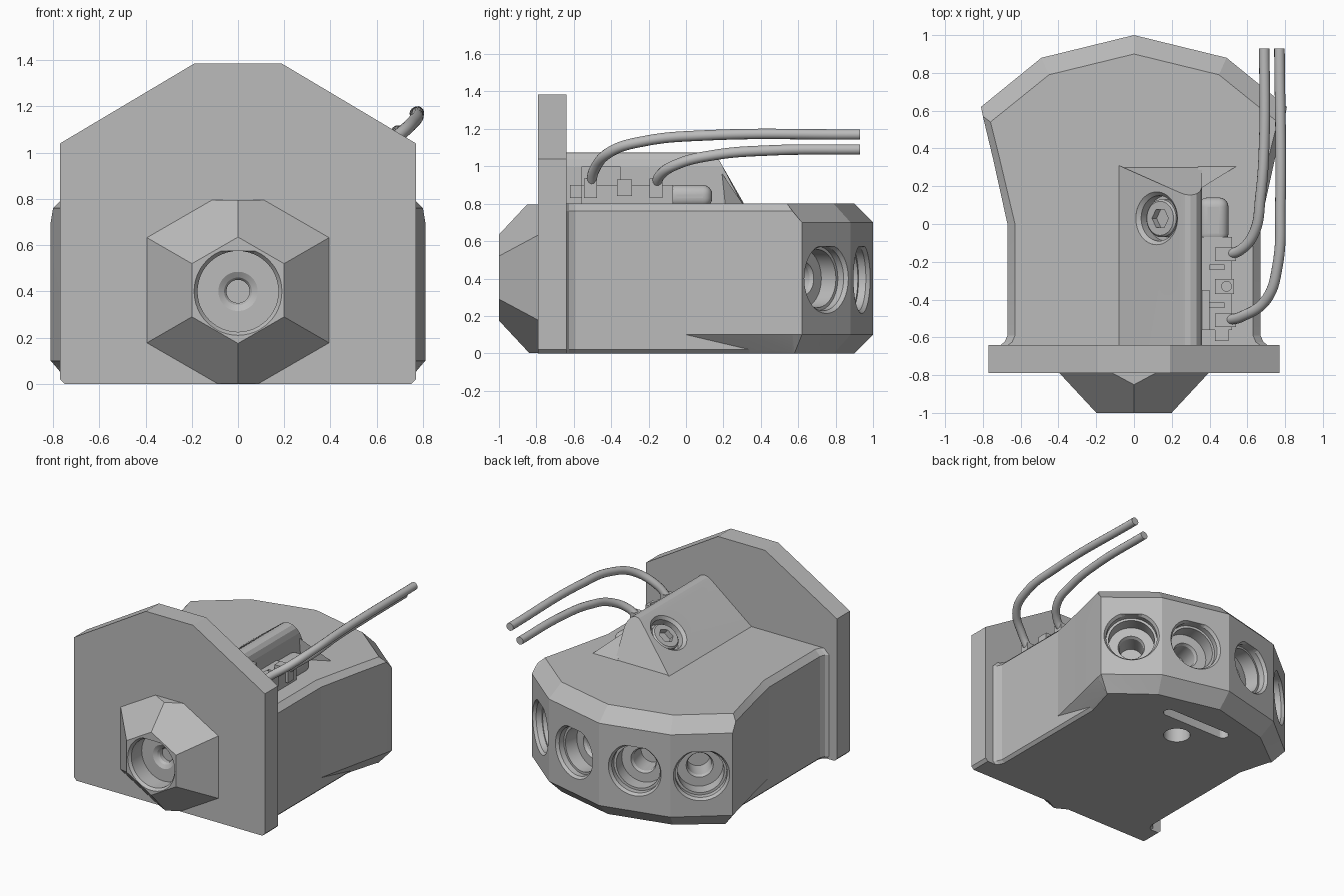
import bpy, bmesh
from math import pi, sin, cos, radians
from mathutils import Vector

cube = bpy.data.objects.get("Cube")
if cube:
    bpy.data.objects.remove(cube, do_unlink=True)

grey = bpy.data.materials.new("plain grey")
grey.use_nodes = True
grey.diffuse_color = (0.5, 0.5, 0.5, 1)
grey.node_tree.nodes["Principled BSDF"].inputs["Base Color"].default_value = (0.5, 0.5, 0.5, 1)


def finish(name, bm):
    """Turn a bmesh into a named grey object."""
    bmesh.ops.remove_doubles(bm, verts=bm.verts, dist=1e-5)
    bmesh.ops.dissolve_degenerate(bm, edges=bm.edges, dist=1e-5)
    bmesh.ops.recalc_face_normals(bm, faces=bm.faces)
    mesh = bpy.data.meshes.new(name)
    bm.to_mesh(mesh)
    bm.free()
    mesh.materials.append(grey)
    obj = bpy.data.objects.new(name, mesh)
    bpy.context.collection.objects.link(obj)
    return obj


def loft(name, rings):
    """Skin a list of closed rings and cap both ends."""
    bm = bmesh.new()
    vs = [[bm.verts.new(p) for p in ring] for ring in rings]
    n = len(vs[0])
    for a, b in zip(vs, vs[1:]):
        for i in range(n):
            j = (i + 1) % n
            bm.faces.new((a[i], a[j], b[j], b[i]))
    bm.faces.new(vs[0])
    bm.faces.new(vs[-1])
    return finish(name, bm)


def box(name, lo, hi, bevel=0.0, segments=1):
    ring = [(lo[0], lo[1]), (hi[0], lo[1]), (hi[0], hi[1]), (lo[0], hi[1])]
    obj = loft(name, [[(x, y, z) for x, y in ring] for z in (lo[2], hi[2])])
    if bevel:
        mod = obj.modifiers.new("bevel", 'BEVEL')
        mod.width, mod.segments = bevel, segments
    return obj


def lathe(name, centre, axis, profile, flat=9.0, sides=48):
    """Stacked circles (radius, depth) along an axis, with an optional flat top."""
    axis = Vector(axis).normalized()
    up = Vector((0, 0, 1)) if abs(axis.z) < 0.5 else Vector((0, 1, 0))
    up = (up - axis * up.dot(axis)).normalized()
    side = up.cross(axis)
    rings = []
    for r, d in profile:
        angles = [2 * pi * i / sides for i in range(sides)]
        rings.append([Vector(centre) + axis * d + side * r * cos(a)
                      + up * min(r * sin(a), flat) for a in angles])
    return loft(name, rings)


def cut(obj, cutters):
    """Subtract the cutters and bake the result."""
    for c in cutters:
        c.hide_render = True
        mod = obj.modifiers.new("cut", 'BOOLEAN')
        mod.operation, mod.solver, mod.object = 'DIFFERENCE', 'EXACT', c
    bpy.context.view_layer.update()
    graph = bpy.context.evaluated_depsgraph_get()
    mesh = bpy.data.meshes.new_from_object(obj.evaluated_get(graph))
    obj.modifiers.clear()
    obj.data = mesh
    for c in cutters:
        bpy.data.objects.remove(c, do_unlink=True)


# Body: half outline as x, y, low x, low y, low z, top x, top y, upper edge z
columns = [
    (.72, -.65, .72, -.65, .02, .68, -.65, .76),
    (.685, -.625, .685, -.625, .02, .645, -.625, .76),
    (.67, -.59, .67, -.59, .02, .63, -.59, .76),
    (.67, 0, .67, 0, .02, .63, 0, .76),
    (.745, .34, .67, .34, .02, .71, .34, .76),
    (.8, .57, .725, .57, .01, .76, .54, .76),
    (.81, .62, .725, .58, 0, .76, .54, .7),
    (.49, .88, .45, .79, 0, .45, .79, .7),
    (0, 1, 0, .9, 0, 0, .9, .7),
]


def column_points(c, s):
    x, y, lx, ly, lz, tx, ty, high = c
    return [(s * (lx - lz), ly, 0), (s * lx, ly, lz), (s * x, y, .1),
            (s * x, y, high), (s * tx, ty, .8)]


bm = bmesh.new()
cols = [column_points(c, 1) for c in columns] + [column_points(c, -1) for c in columns[-2::-1]]
cols = [[bm.verts.new(p) for p in col] for col in cols]
for i in range(len(cols)):
    a, b = cols[i], cols[(i + 1) % len(cols)]
    if i >= len(columns) - 1:
        a, b = b, a
    for k in range(4):
        bm.faces.new((a[k], b[k], a[k + 1]))
        bm.faces.new((b[k], b[k + 1], a[k + 1]))
bm.faces.new([c[0] for c in cols])
bm.faces.new([c[4] for c in cols])
body = finish("body", bm)

# Stepped round sockets in the rear faces, plus a slot and hole underneath
steps = [(.187, -.02), (.187, 0), (.172, .02), (.172, .06), (.155, .06), (.155, .16),
         (.09, .16), (.08, .18), (.08, .32)]
cutters = []
for s in (1, -1):
    cutters.append(lathe("socket", (s * .65, .75, .4), (-s * .26, -.32, 0), steps, .17))
    cutters.append(lathe("socket", (s * .245, .94, .4), (-s * .12, -.49, 0), steps, .17))
slot = [(sx * .235 + .04 * cos(a), .65 + .04 * sin(a))
        for sx, start in ((1, -pi / 2), (-1, pi / 2))
        for a in [start + pi * i / 12 for i in range(13)]]
cutters.append(loft("slot", [[(x, y, z) for x, y in slot] for z in (-.05, .08)]))
cutters.append(lathe("bottom_hole", (0, .45, -.05), (0, 0, 1), [(.09, 0), (.09, .2)]))
cut(body, cutters)

# Front plate with a clipped gable and a small chamfer along the bottom
half = [(.75, 0), (.77, .02), (.77, 1.04), (.19, 1.385)]
outline = half + [(-x, z) for x, z in reversed(half)]
plate = loft("front_plate", [[(x, y, z) for x, z in outline] for y in (-.79, -.64)])

# Six-sided nose, clipped to the body height
hexagon = [radians(30 + 60 * i) for i in range(6)]
nose = loft("nose", [[(r * cos(a), y, .405 + r * sin(a)) for a in hexagon]
                     for r, y in ((.23, -1), (.455, -.79))])
bm = bmesh.new()
bm.from_mesh(nose.data)
for z, d in ((.795, 1), (.002, -1)):
    bmesh.ops.bisect_plane(bm, geom=bm.verts[:] + bm.edges[:] + bm.faces[:],
                           plane_co=(0, 0, z), plane_no=(0, 0, d), clear_outer=True)
    bmesh.ops.holes_fill(bm, edges=[e for e in bm.edges if e.is_boundary], sides=0)
bmesh.ops.recalc_face_normals(bm, faces=bm.faces)
bm.to_mesh(nose.data)
bm.free()
cut(nose, [lathe("nose_socket", (0, -1, .4), (0, 1, 0),
                 [(.19, -.02), (.19, 0), (.175, .02), (.175, .14), (.085, .14),
                  (.06, .155), (.05, .17), (.05, .2)], .175)])

# Ridge on top: sloped on one side, rounded at the crest, raked at the back
crest = [(-.08, .8), (.24, 1.05), (.27, 1.07), (.3, 1.075), (.33, 1.065),
         (.35, 1.04), (.36, 1), (.36, .78), (-.08, .78)]
ridge = loft("ridge", [[(x, -.65, z) for x, z in crest],
                       [(x, .31 - max(z - .8, 0) * .57, z) for x, z in crest]])
slope = Vector((-.25, 0, .32)).normalized()
seat = Vector((.12, .03, .956))
cut(ridge, [lathe("screw_seat", seat, -slope, [(.14, -.05), (.14, 0), (.12, .02), (.12, .08)])])
screw = lathe("screw_head", seat - slope * .09, slope, [(.1, 0), (.1, .05), (.09, .06)])
cut(screw, [lathe("hex_key", seat, -slope, [(.055, -.01), (.055, .07)], sides=6)])

# Pointed fin beside the back of the ridge
bm = bmesh.new()
tips = [bm.verts.new(p) for p in ((.34, .18, .98), (.34, .31, .79), (.55, .31, .79), (.34, .2, .79))]
for i in range(4):
    bm.faces.new(tips[:i] + tips[i + 1:])
finish("ridge_fin", bm)

# Switch beside the ridge
box("switch_cover", (.34, -.1, .78), (.5, .14, .9), .05, 6)
switch = box("switch_body", (.34, -.56, .78), (.52, -.07, .9))
cut(switch, [box("groove", (.4, y - .012, .82), (.48, y + .012, .95)) for y in (-.23, -.43)])
box("switch_end", (.43, -.62, .83), (.5, -.55, .9))
nub = box("switch_nub", (.43, -.37, .84), (.53, -.29, .93))
cut(nub, [lathe("nub_hole", (.49, -.33, .95), (0, 0, -1), [(.026, 0), (.026, .06)])])
for name, y in (("front_terminal", -.51), ("rear_terminal", -.16)):
    box(name, (.43, y - .035, .83), (.54, y + .035, .935))
box("switch_backing", (.33, -.56, .88), (.4, -.35, 1.0))


# Two curved wires
def wire(name, points):
    curve = bpy.data.curves.new(name, 'CURVE')
    curve.dimensions = '3D'
    curve.bevel_depth, curve.bevel_resolution = .028, 5
    curve.use_fill_caps = True
    spline = curve.splines.new('BEZIER')
    spline.bezier_points.add(len(points) - 1)
    for bp, p in zip(spline.bezier_points, points):
        bp.co = p
        bp.handle_left_type = bp.handle_right_type = 'AUTO'
    curve.materials.append(grey)
    obj = bpy.data.objects.new(name, curve)
    bpy.context.collection.objects.link(obj)


wire("long_wire", [(.49, -.51, .89), (.57, -.49, .98), (.7, -.4, 1.08), (.76, -.22, 1.135),
                   (.775, .1, 1.165), (.77, .93, 1.17)])
wire("short_wire", [(.49, -.16, .89), (.56, -.14, .95), (.635, -.05, 1.01),
                    (.67, .15, 1.06), (.69, .45, 1.085), (.69, .93, 1.09)])

# Smooth the round surfaces while keeping every flat edge sharp
for obj in bpy.context.collection.objects:
    if obj.type == 'MESH' and grey.name in obj.data.materials:
        obj.select_set(True)
        bpy.context.view_layer.objects.active = obj
bpy.ops.object.shade_smooth_by_angle(angle=radians(10))
